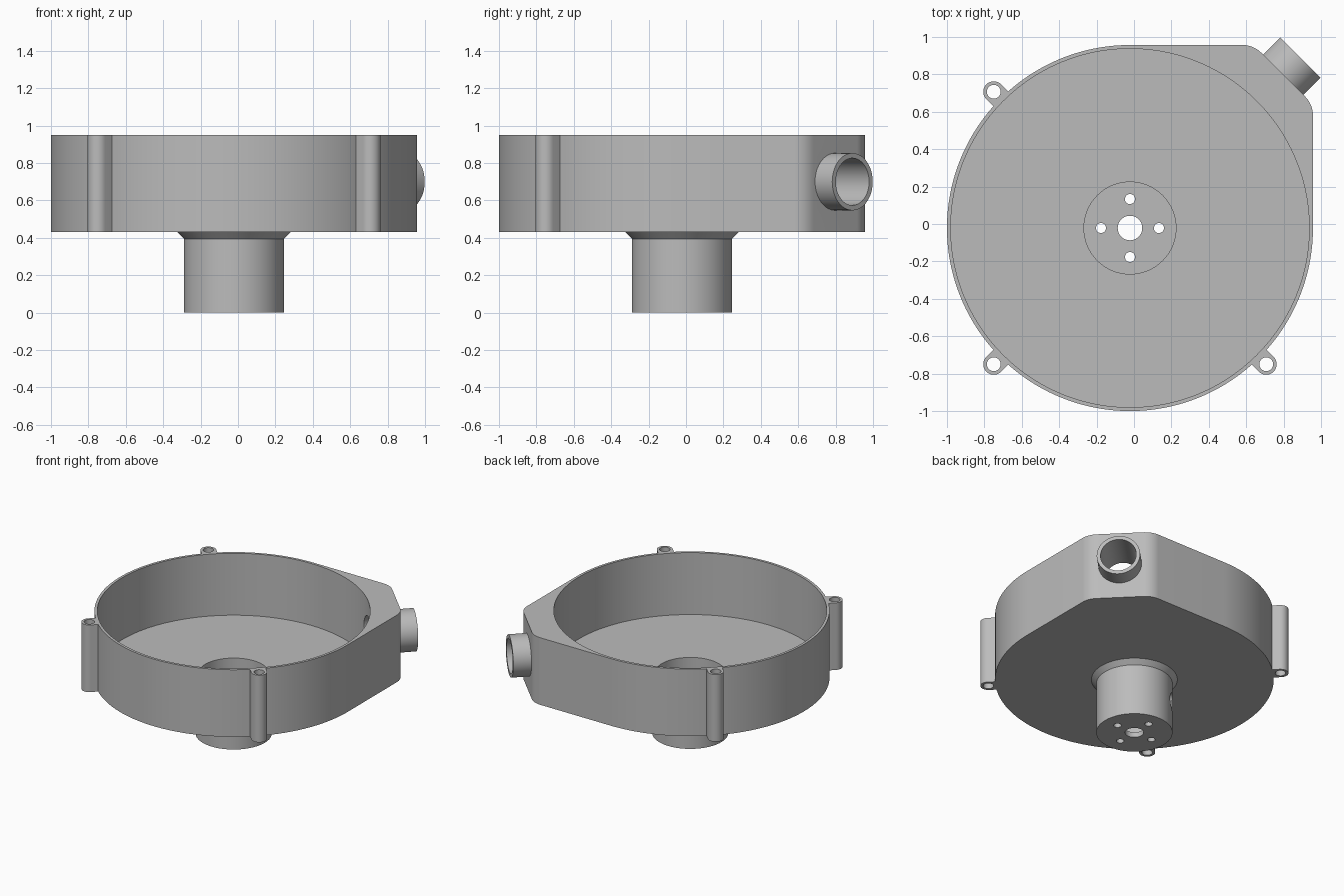
import bpy, bmesh, math
from math import radians, cos, sin, pi
from mathutils import Matrix

cube = bpy.data.objects.get("Cube")
if cube:
    bpy.data.objects.remove(cube, do_unlink=True)

# Main dimensions
CENTRE = Matrix.Translation((-0.0215, -0.0215, 0))
R_OUT, R_IN = 0.9785, 0.9585
Z_BASE, Z_FLOOR, Z_TOP = 0.43, 0.47, 0.95
R_BORE = 0.246
PORT_Z, PORT_R = 0.70, 0.126

grey = bpy.data.materials.new("light_grey")
grey.use_nodes = True
colour = (0.5, 0.5, 0.5, 1)
grey.diffuse_color = colour
grey.node_tree.nodes["Principled BSDF"].inputs["Base Color"].default_value = colour


def make(name, bm, matrix=Matrix()):
    """Turn a bmesh into a grey object placed about the housing axis."""
    bmesh.ops.recalc_face_normals(bm, faces=bm.faces)
    bm.transform(CENTRE @ matrix)
    mesh = bpy.data.meshes.new(name)
    bm.to_mesh(mesh)
    bm.free()
    mesh.materials.append(grey)
    obj = bpy.data.objects.new(name, mesh)
    bpy.context.collection.objects.link(obj)
    return obj


def arc(cx, cy, r, start, end, steps):
    angles = [radians(start + (end - start) * i / steps) for i in range(steps + 1)]
    return [(cx + r * cos(a), cy + r * sin(a)) for a in angles]


def prism(name, outline, z0, z1, matrix=Matrix()):
    bm = bmesh.new()
    face = bm.faces.new([bm.verts.new((x, y, z0)) for x, y in outline])
    top = bmesh.ops.extrude_face_region(bm, geom=[face], use_keep_orig=True)["geom"]
    bmesh.ops.translate(bm, vec=(0, 0, z1 - z0),
                        verts=[g for g in top if isinstance(g, bmesh.types.BMVert)])
    return make(name, bm, matrix)


def cylinder(name, r, z0, z1, matrix=Matrix(), x=0, y=0, steps=64):
    return prism(name, arc(x, y, r, 0, 360, steps)[:-1], z0, z1, matrix)


def lathe(name, profile, matrix=Matrix(), steps=96):
    """Revolve a closed (radius, height) profile about z."""
    bm = bmesh.new()
    rings = [[bm.verts.new((r * cos(2 * pi * i / steps), r * sin(2 * pi * i / steps), z))
              for i in range(steps)] for r, z in profile]
    for a, b in zip(rings, rings[1:] + rings[:1]):
        for i in range(steps):
            j = (i + 1) % steps
            bm.faces.new((a[i], a[j], b[j], b[i]))
    return make(name, bm, matrix)


def activate(obj):
    bpy.ops.object.select_all(action='DESELECT')
    obj.select_set(True)
    bpy.context.view_layer.objects.active = obj


def cut(obj, cutters):
    activate(obj)
    for cutter in cutters:
        mod = obj.modifiers.new("cut", 'BOOLEAN')
        mod.operation, mod.solver, mod.object = 'DIFFERENCE', 'EXACT', cutter
        bpy.ops.object.modifier_apply(modifier=mod.name)
        bpy.data.objects.remove(cutter, do_unlink=True)


def radial(angle, z):
    """Turn the local z axis outward, level, at the given angle."""
    return (Matrix.Translation((0, 0, z)) @ Matrix.Rotation(radians(angle), 4, 'Z')
            @ Matrix.Rotation(pi / 2, 4, 'Y'))


# Housing: round pan with one chamfered, filleted corner
outline = (arc(0.8335, 0.6005, 0.145, 0, 45, 12) + arc(0.6005, 0.8335, 0.145, 45, 90, 12)
           + arc(0, 0, R_OUT, 90, 360, 144))
housing = prism("housing", outline, Z_BASE, Z_TOP)
cut(housing, [
    cylinder("chamber_cutter", R_IN, Z_FLOOR, 1.2, steps=192),
    cylinder("bore_cutter", R_BORE, 0.3, 0.6, steps=96),
    cylinder("port_cutter", PORT_R, 0.8, 1.3, radial(45, PORT_Z)),
])

# Outlet pipe on the chamfered corner
pipe = lathe("outlet_pipe", [(PORT_R, 1.158), (0.153, 1.158), (0.153, 1.289), (PORT_R, 1.289)],
             radial(45, PORT_Z), 64)

# Hub: flared cup with a drilled base and a side hole
hub = lathe("hub", [(0.0655, 0), (0.2675, 0), (0.2675, 0.395), (0.302, Z_BASE),
                    (R_BORE, Z_BASE), (R_BORE, 0.04), (0.0655, 0.04)])
drills = [cylinder("drill", 0.027, -0.1, 0.1, x=0.155 * cos(a), y=0.155 * sin(a), steps=32)
          for a in (0, pi / 2, pi, 3 * pi / 2)]
cut(hub, drills + [cylinder("side_cutter", 0.07, 0.15, 0.4, radial(135, 0.23))])

# Screw posts: round-ended lugs with through holes
parts = [housing, pipe, hub]
for label, angle in (("back_right", 135), ("front_right", 225), ("front_left", 315)):
    turn = Matrix.Rotation(radians(angle), 4, 'Z')
    lug = arc(1.03, 0, 0.056, -90, 90, 20) + [(0.974, 0.056), (0.974, -0.056)]
    post = prism(label + "_post", lug, Z_BASE, Z_TOP, turn)
    cut(post, [cylinder("screw_cutter", 0.037, 0.3, 1.1, turn, x=1.03, steps=32)])
    parts.append(post)

for obj in parts:
    activate(obj)
    bpy.ops.object.shade_smooth_by_angle(angle=radians(30))
